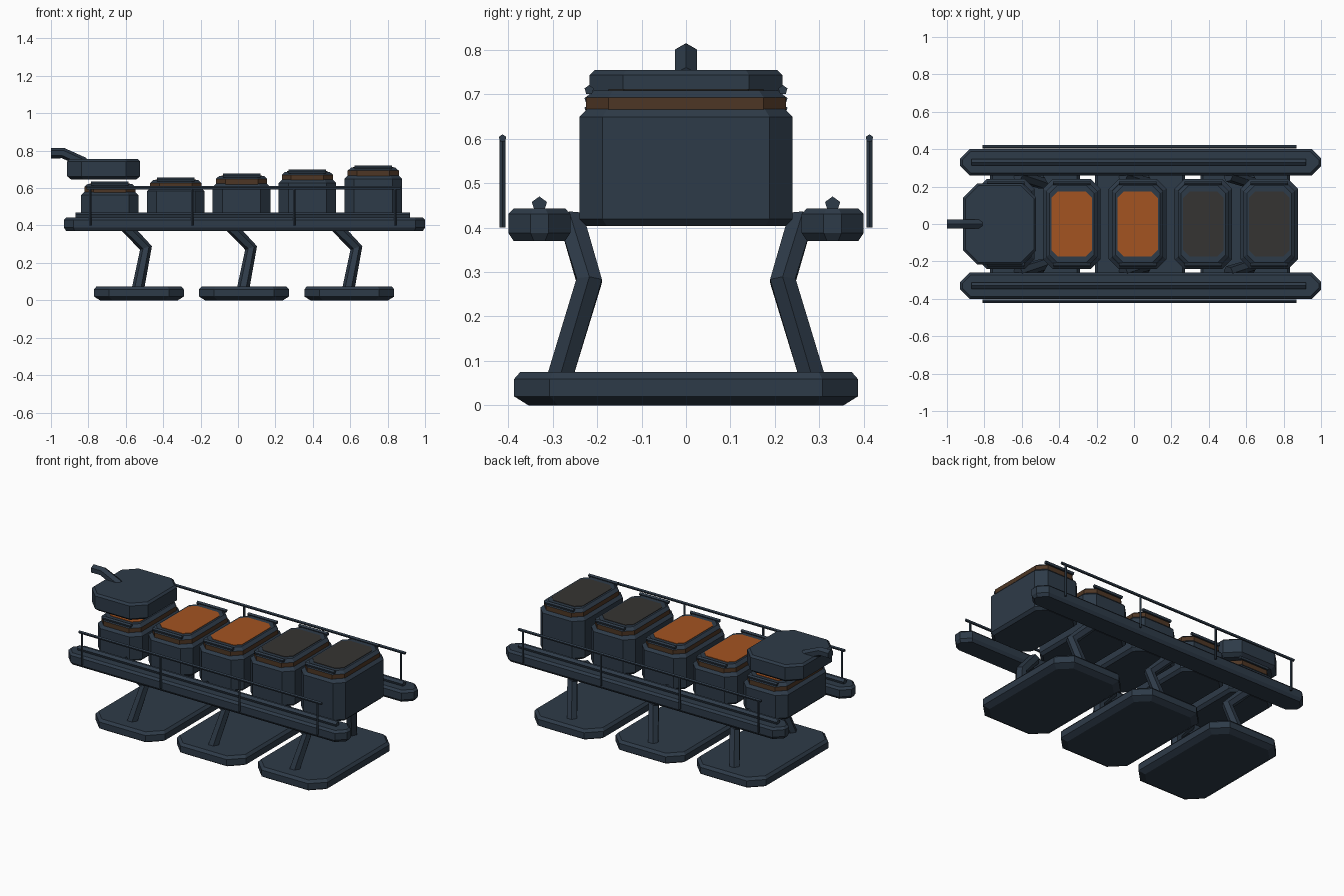
import bpy
import math
from mathutils import Vector

cube = bpy.data.objects.get("Cube")
if cube:
    bpy.data.objects.remove(cube, do_unlink=True)


def material(name, rgb):
    m = bpy.data.materials.new(name)
    m.use_nodes = True
    m.diffuse_color = (*rgb, 1)
    m.node_tree.nodes["Principled BSDF"].inputs["Base Color"].default_value = (*rgb, 1)
    return m


NAVY = material("navy_metal", (0.027, 0.043, 0.065))
ORANGE = material("orange_panel", (0.37, 0.088, 0.015))
GREY = material("dark_grey_panel", (0.036, 0.034, 0.032))
BROWN = material("brown_band", (0.075, 0.037, 0.018))


def make_object(name, verts, faces, mat):
    mesh = bpy.data.meshes.new(name)
    mesh.from_pydata(verts, [], faces)
    mesh.materials.append(mat)
    obj = bpy.data.objects.new(name, mesh)
    bpy.context.collection.objects.link(obj)
    return obj


def loft(name, rings, mat):
    """Skin equal rings of points and cap both ends."""
    n = len(rings[0])
    faces = [tuple(reversed(range(n)))]
    for r in range(len(rings) - 1):
        for i in range(n):
            j = (i + 1) % n
            faces.append((r * n + i, r * n + j, (r + 1) * n + j, (r + 1) * n + i))
    faces.append(tuple(range((len(rings) - 1) * n, len(rings) * n)))
    return make_object(name, [p for ring in rings for p in ring], faces, mat)


def octagon(cx, cy, hx, hy, c, z):
    quarter = [(hx, hy - c), (hx - c, hy)]
    pts = quarter + [(-x, y) for x, y in reversed(quarter)]
    pts += [(-x, -y) for x, y in pts]
    return [(cx + x, cy + y, z) for x, y in pts]


def slab(name, centre, half, z0, z1, corner, mat, top=(0, 0), bottom=(0, 0)):
    """Box with cut corners; top and bottom bevels are (inset, height)."""
    levels = [(z0, bottom[0])] if bottom[1] else []
    levels += [(z0 + bottom[1], 0), (z1 - top[1], 0)]
    levels += [(z1, top[0])] if top[1] else []
    rings = [octagon(*centre, half[0] - i, half[1] - i, corner - i * 0.4, z)
             for z, i in levels]
    return loft(name, rings, mat)


def tube(name, path, radius, sides, mat=NAVY):
    """Faceted tube along a path, with mitred bends."""
    pts = [Vector(p) for p in path]
    rings = []
    for k, p in enumerate(pts):
        before = (p - pts[k - 1]).normalized() if k else None
        after = (pts[k + 1] - p).normalized() if k < len(pts) - 1 else None
        d = ((before or after) + (after or before)).normalized()
        ref = Vector((0, 0, 1)) if abs(pts[-1].x - pts[0].x) > abs(pts[-1].z - pts[0].z) else Vector((1, 0, 0))
        u = (ref - d * ref.dot(d)).normalized()
        v = d.cross(u)
        angles = [2 * math.pi * i / sides for i in range(sides)]
        rings.append([p + radius * (u * math.cos(a) + v * math.sin(a)) for a in angles])
    return loft(name, rings, mat)


# Feet, each carrying a pair of bent legs
for n, x in enumerate((-0.53, 0.032, 0.595), 1):
    slab(f"foot_{n}", (x, 0), (0.24, 0.387), 0, 0.075, 0.08, NAVY,
         top=(0.014, 0.016), bottom=(0.032, 0.02))
    for side, s in (("left", 1), ("right", -1)):
        tube(f"leg_{n}_{side}", [(x - 0.09, s * 0.257, 0.415),
                                 (x + 0.038, s * 0.218, 0.28),
                                 (x - 0.005, s * 0.285, 0.06)], 0.033, 6)

# Side beams with top ridges and handrails
for side, s in (("left", 1), ("right", -1)):
    slab(f"side_beam_{side}", (0.035, s * 0.33), (0.965, 0.07), 0.37, 0.443, 0.05, NAVY,
         top=(0.012, 0.013), bottom=(0.012, 0.018))
    tube(f"beam_ridge_{side}", [(-0.87, s * 0.33, 0.452), (0.92, s * 0.33, 0.452)], 0.018, 5)
    tube(f"handrail_{side}", [(-0.81, s * 0.413, 0.601), (0.87, s * 0.413, 0.601)], 0.009, 5)
    for n, x in enumerate((-0.79, -0.245, 0.3, 0.84), 1):
        tube(f"handrail_post_{side}_{n}", [(x, s * 0.413, 0.4), (x, s * 0.413, 0.6)], 0.007, 5)

# Row of pods rising towards one end
for n, panel in enumerate((ORANGE, ORANGE, ORANGE, GREY, GREY)):
    x = -0.685 + 0.352 * n
    z = 0.58 + 0.0217 * n
    tag = n + 1
    slab(f"pod_body_{tag}", (x, 0), (0.154, 0.24), 0.403, z, 0.052, NAVY,
         top=(0.018, 0.018), bottom=(0.016, 0.016))
    slab(f"pod_band_{tag}", (x, 0), (0.137, 0.225), z - 0.005, z + 0.026, 0.05, BROWN)
    slab(f"pod_lid_{tag}", (x, 0), (0.137, 0.225), z + 0.026, z + 0.042, 0.05, NAVY,
         top=(0.018, 0.016))
    slab(f"pod_panel_{tag}", (x, 0), (0.108, 0.175), z + 0.041, z + 0.045, 0.035, panel)
    for side, s in (("left", 1), ("right", -1)):
        tube(f"lid_bar_{tag}_{side}", [(x - 0.1, s * 0.218, z + 0.043),
                                       (x + 0.1, s * 0.218, z + 0.043)], 0.011, 5)

# Head with its bent spout
slab("head", (-0.718, 0), (0.195, 0.217), 0.645, 0.755, 0.075, NAVY,
     top=(0.012, 0.012), bottom=(0.022, 0.018))
tube("spout", [(-1.0, 0, 0.787), (-0.935, 0, 0.787), (-0.82, 0, 0.735)], 0.028, 6)
